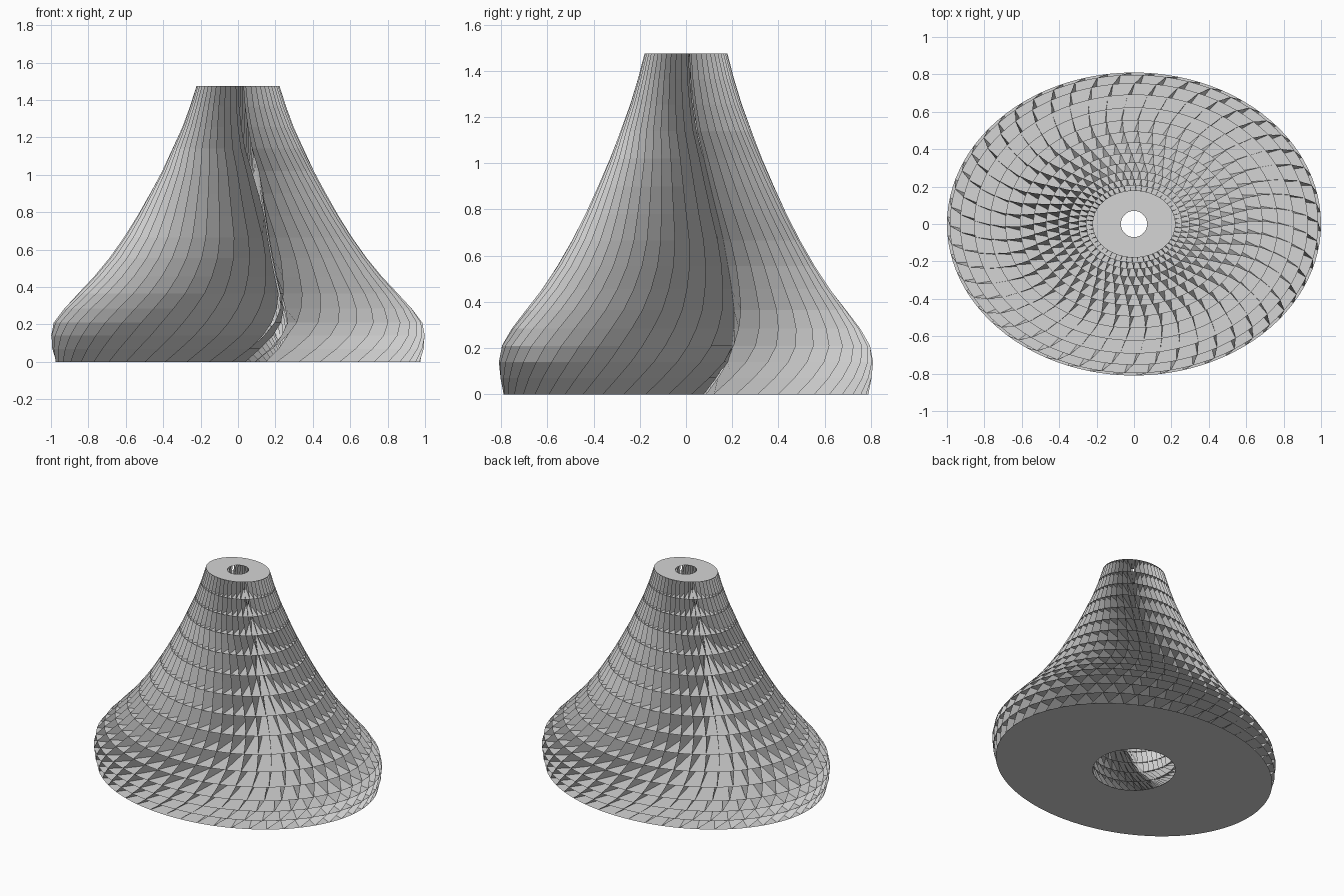
import bpy, bmesh, math
from mathutils import Vector

cube = bpy.data.objects.get("Cube")
if cube:
    bpy.data.objects.remove(cube, do_unlink=True)

FINS = 50
SEGMENTS = 100
DEPTH_RATIO = 0.81

# Each floor, bottom to top: height, outer half width, fin sway in degrees
FLOORS = [
    (0, 0.975, 6), (0.07, 0.993, 9.5), (0.14, 1.0, 12.5), (0.21, 0.985, 14.5),
    (0.285, 0.93, 16), (0.365, 0.855, 17.5), (0.455, 0.77, 18.5), (0.555, 0.688, 19.5),
    (0.665, 0.61, 19.5), (0.78, 0.538, 18), (0.9, 0.47, 16), (1.02, 0.406, 13.5),
    (1.14, 0.35, 9.5), (1.255, 0.298, 7), (1.365, 0.257, 5), (1.475, 0.222, 4),
]

grey = bpy.data.materials.new("light grey")
grey.use_nodes = True
grey.diffuse_color = (0.66, 0.66, 0.66, 1)
grey.node_tree.nodes["Principled BSDF"].inputs["Base Color"].default_value = (0.66, 0.66, 0.66, 1)


def hole_radius(width):
    return 0.07 + (width - FLOORS[-1][1]) * 0.265


def rim_point(z, width, angle):
    return Vector((width * math.cos(angle), width * DEPTH_RATIO * math.sin(angle), z))


def add_object(name, bm):
    mesh = bpy.data.meshes.new(name)
    bm.to_mesh(mesh)
    bm.free()
    mesh.materials.append(grey)
    bpy.context.collection.objects.link(bpy.data.objects.new(name, mesh))


# Floors: thin oval plates with a round central hole
def add_floor(level):
    z, width, _ = FLOORS[level]
    r = hole_radius(width)
    bm = bmesh.new()
    outer, inner = [], []
    for i in range(SEGMENTS):
        a = math.tau * i / SEGMENTS
        outer.append(bm.verts.new(rim_point(z, width, a)))
        inner.append(bm.verts.new((r * math.cos(a), r * math.sin(a), z)))
    for i in range(SEGMENTS):
        j = (i + 1) % SEGMENTS
        bm.faces.new((outer[i], outer[j], inner[j], inner[i]))
    if level == 0:
        bmesh.ops.reverse_faces(bm, faces=bm.faces[:])
    add_object(f"floor_{level}", bm)


for level in range(len(FLOORS)):
    add_floor(level)


# Fins: upright sheets that sway along the oval body and end on the hole
def fin_ends(z, width, sway, angle):
    angle -= math.radians(8) * max(1 - z / 0.55, 0) ** 2
    outer = rim_point(z, width, angle + math.radians(sway))
    along = Vector((math.cos(angle), math.sin(angle), 0))
    side = Vector((-along.y, along.x, 0))
    r = hole_radius(width)
    offset = min(outer.dot(side), 0.96 * r)
    inner = along * math.sqrt(r ** 2 - offset ** 2) + side * offset
    inner.z = z
    return outer, inner


bm = bmesh.new()
for k in range(FINS):
    angle = -math.pi / 2 + math.tau * k / FINS
    rows = [[bm.verts.new(p) for p in fin_ends(*floor, angle)] for floor in FLOORS]
    for low, high in zip(rows, rows[1:]):
        bm.faces.new((low[0], high[0], high[1], low[1]))
add_object("fins", bm)
